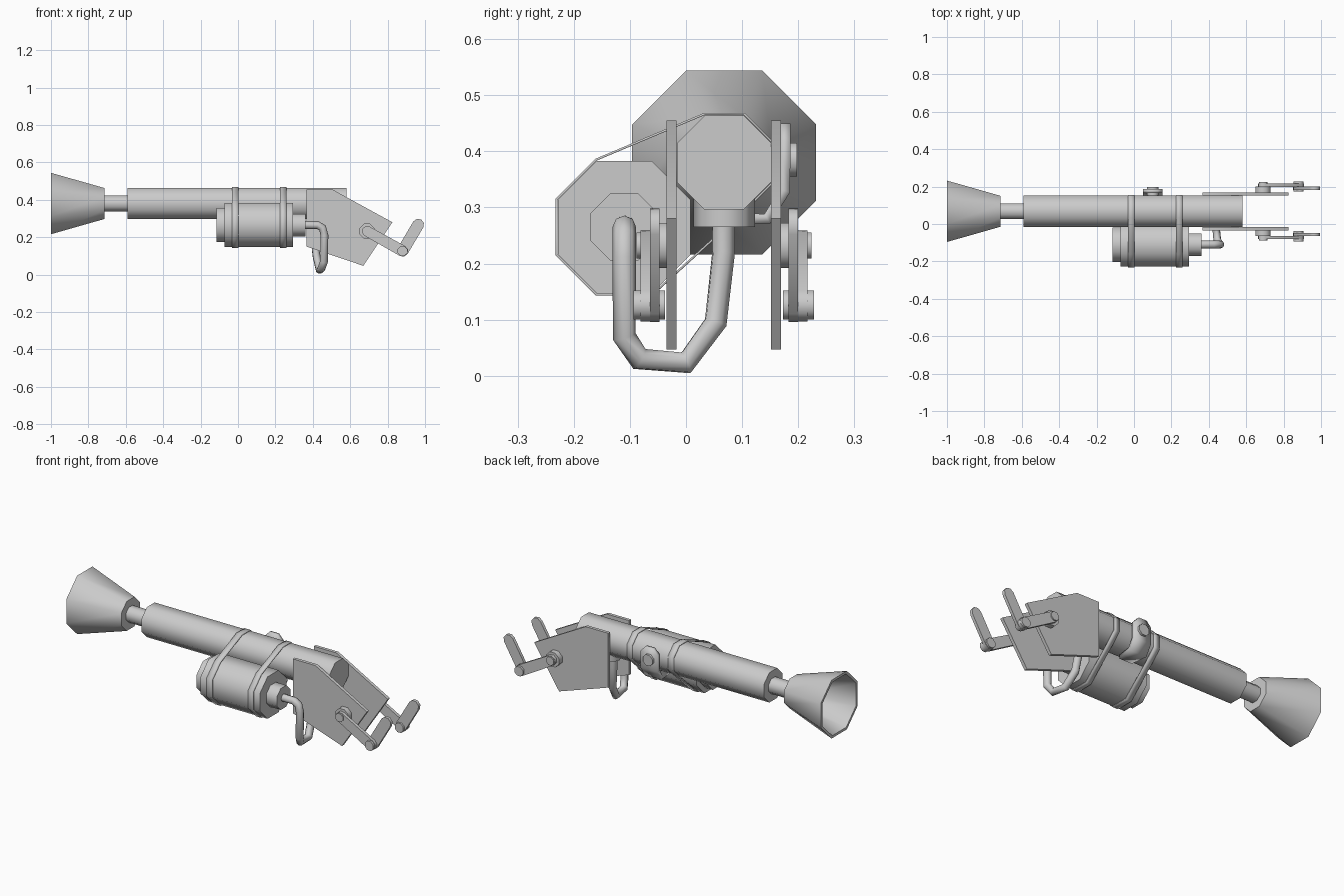
import bpy, bmesh, math
from mathutils import Vector

if "Cube" in bpy.data.objects:
    bpy.data.objects.remove(bpy.data.objects["Cube"])

MID_Y = 0.0675          # symmetry plane of barrel and side plates
BARREL = (0.068, 0.38)  # y, z of barrel axis
TANK = (-0.11, 0.265)   # y, z of tank axis


def finish(name, bm, angle=50):
    bmesh.ops.recalc_face_normals(bm, faces=bm.faces)
    me = bpy.data.meshes.new(name)
    bm.to_mesh(me)
    bm.free()
    ob = bpy.data.objects.new(name, me)
    bpy.context.collection.objects.link(ob)
    smooth(ob, angle)
    return ob


def smooth(ob, angle):
    bpy.ops.object.select_all(action='DESELECT')
    ob.select_set(True)
    bpy.context.view_layer.objects.active = ob
    bpy.ops.object.shade_smooth_by_angle(angle=math.radians(angle))


def octagon(centre, apothem, n=8):
    r = apothem / math.cos(math.pi / n)
    angles = [2 * math.pi * (i + 0.5) / n for i in range(n)]
    return [(centre[0] + r * math.cos(a), centre[1] + r * math.sin(a)) for a in angles]


def lathe_x(name, centre, profile):
    """Octagonal turned part along x from (x, apothem) pairs."""
    bm = bmesh.new()
    rings = [[bm.verts.new((x, y, z)) for y, z in octagon(centre, a)] for x, a in profile]
    for r0, r1 in zip(rings, rings[1:]):
        for i in range(8):
            j = (i + 1) % 8
            bm.faces.new((r0[i], r0[j], r1[j], r1[i]))
    bm.faces.new(rings[0])
    bm.faces.new(rings[-1])
    return finish(name, bm)


def prism_y(name, outline, y0, y1, angle=50):
    """Extrude an x-z outline between two y values."""
    bm = bmesh.new()
    f = bm.faces.new([bm.verts.new((x, y0, z)) for x, z in outline])
    ext = bmesh.ops.extrude_face_region(bm, geom=[f])
    verts = [v for v in ext['geom'] if isinstance(v, bmesh.types.BMVert)]
    bmesh.ops.translate(bm, verts=verts, vec=(0, y1 - y0, 0))
    return finish(name, bm, angle)


def capsule(p, q, r, r_end, n=4):
    """Outline of a rounded bar from p to q."""
    a = math.atan2(q[1] - p[1], q[0] - p[0])
    pts = []
    for c, start, rad in ((q, a - math.pi / 2, r_end), (p, a + math.pi / 2, r)):
        for i in range(n + 1):
            t = start + math.pi * i / n
            pts.append((c[0] + rad * math.cos(t), c[1] + rad * math.sin(t)))
    return pts


def apply_modifiers(ob):
    bpy.ops.object.select_all(action='DESELECT')
    ob.select_set(True)
    bpy.context.view_layer.objects.active = ob
    bpy.ops.object.convert(target='MESH')


# Barrel, neck and open flared horn
lathe_x("barrel", BARREL, [(-0.59, 0.084), (0.58, 0.084)])
lathe_x("neck", BARREL, [(-0.74, 0.042), (-0.57, 0.042)])
lathe_x("horn", BARREL, [(-0.715, 0.083), (-1.0, 0.164), (-1.0, 0.15), (-0.74, 0.072)])

# Tank with its end cap and outlet
lathe_x("tank", TANK, [(-0.115, 0.092), (-0.072, 0.092), (-0.072, 0.118), (0.295, 0.118),
                       (0.295, 0.06), (0.36, 0.06)])

# Straps wrapped tightly round tank and barrel
for k, (x0, x1) in enumerate(((-0.033, 0.004), (0.225, 0.258))):
    pts = octagon(BARREL, 0.0845) + octagon(TANK, 0.1185)
    bm = bmesh.new()
    for y, z in pts:
        for x in (x0, x1):
            bm.verts.new((x, y, z))
    hull = bmesh.ops.convex_hull(bm, input=bm.verts)
    loose = set(hull['geom_interior'] + hull['geom_unused'])
    bmesh.ops.delete(bm, geom=[g for g in loose if isinstance(g, bmesh.types.BMVert)], context='VERTS')
    bm.normal_update()
    ends = [f for f in bm.faces if abs(f.normal.x) > 0.9]
    bmesh.ops.delete(bm, geom=ends, context='FACES')
    ob = finish("strap_%d" % (k + 1), bm)
    mod = ob.modifiers.new("thickness", 'SOLIDIFY')
    mod.thickness = 0.004
    mod.offset = 1
    apply_modifiers(ob)

# Hose looping from tank outlet to the underside of the barrel
path = [(0.35, -0.11, 0.265), (0.425, -0.11, 0.265), (0.452, -0.11, 0.25), (0.462, -0.11, 0.21),
        (0.46, -0.11, 0.07), (0.445, -0.083, 0.03), (0.437, 0.0, 0.023),
        (0.42, 0.053, 0.095), (0.405, 0.067, 0.22), (0.405, 0.067, 0.29)]
cu = bpy.data.curves.new("hose", 'CURVE')
cu.dimensions = '3D'
cu.bevel_depth = 0.021
cu.bevel_resolution = 2
cu.use_fill_caps = True
sp = cu.splines.new('POLY')
sp.points.add(len(path) - 1)
for pt, co in zip(sp.points, path):
    pt.co = (*co, 1)
hose = bpy.data.objects.new("hose", cu)
bpy.context.collection.objects.link(hose)
apply_modifiers(hose)
smooth(hose, 60)

# Collar where the hose enters the barrel
bm = bmesh.new()
bmesh.ops.create_cone(bm, cap_ends=True, segments=8, radius1=0.055, radius2=0.055, depth=0.06)
bmesh.ops.translate(bm, verts=bm.verts, vec=(0.42, 0.068, 0.295))
finish("hose_collar", bm)

# Side plates with crank arm, handle and bolts, the same on both sides
plate = [(0.365, 0.455), (0.505, 0.455), (0.825, 0.28), (0.67, 0.047), (0.365, 0.15)]
pivot, joint, tip = (0.69, 0.232), (0.88, 0.126), (0.964, 0.268)
for side, s in (("front", -1), ("back", 1)):
    def part(name, outline, d0, d1):
        prism_y(side + "_" + name, outline, MID_Y + s * d0, MID_Y + s * d1)
    part("plate", plate, 0.084, 0.102)
    part("pivot_boss", octagon(pivot, 0.04), 0.100, 0.132)
    part("crank_arm", capsule(pivot, joint, 0.028, 0.03), 0.131, 0.149)
    part("pivot_bolt", octagon(pivot, 0.023), 0.145, 0.156)
    part("handle", capsule(joint, tip, 0.031, 0.031), 0.115, 0.132)
    part("joint_bolt", octagon(joint, 0.026), 0.105, 0.161)

# Folded clip on the back of the barrel, hooked underneath
clip = [(0.176, 0.45, 0.025), (0.176, 0.42, 0.053), (0.176, 0.33, 0.053),
        (0.145, 0.28, 0.053), (0.055, 0.28, 0.04)]
bm = bmesh.new()
rows = [[bm.verts.new((0.10 + e * w, y, z)) for e in (-1, 1)] for y, z, w in clip]
for a, b in zip(rows, rows[1:]):
    bm.faces.new((a[0], a[1], b[1], b[0]))
ob = finish("barrel_clip", bm, 30)
mod = ob.modifiers.new("thickness", 'SOLIDIFY')
mod.thickness = 0.02
mod.offset = 0
apply_modifiers(ob)
prism_y("clip_bolt", octagon((0.10, 0.385), 0.03), 0.15, 0.198)
